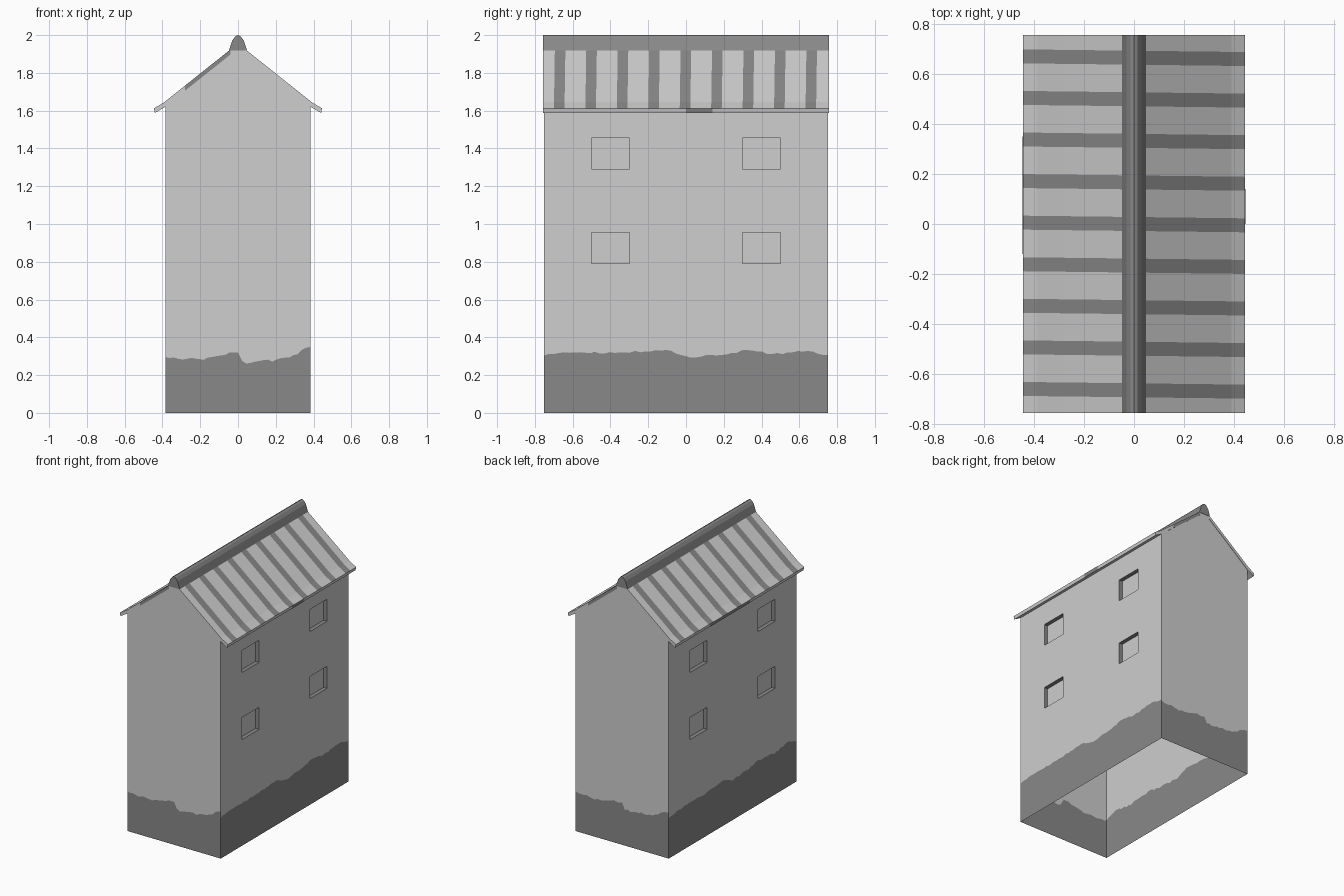
import bpy, bmesh, random

if "Cube" in bpy.data.objects:
    bpy.data.objects.remove(bpy.data.objects["Cube"])

random.seed(4)
HX, HY = 0.385, 0.753          # half width and half length of the walls


def material(name, v):
    m = bpy.data.materials.new(name)
    m.diffuse_color = (v, v, v, 1)
    m.use_nodes = True
    m.node_tree.nodes["Principled BSDF"].inputs["Base Color"].default_value = m.diffuse_color
    return m


MATS = [material("light_grey", 0.62), material("dark_grey", 0.25)]


class Part:
    """Collects flat faces into one object."""
    def __init__(self, name):
        self.name, self.bm = name, bmesh.new()

    def face(self, pts, mat=0):
        f = self.bm.faces.new([self.bm.verts.new(p) for p in pts])
        f.material_index = mat

    def finish(self, fix_normals=False):
        bmesh.ops.remove_doubles(self.bm, verts=self.bm.verts, dist=1e-5)
        if fix_normals:
            bmesh.ops.recalc_face_normals(self.bm, faces=self.bm.faces)
        me = bpy.data.meshes.new(self.name)
        self.bm.to_mesh(me)
        for m in MATS:
            me.materials.append(m)
        bpy.context.collection.objects.link(bpy.data.objects.new(self.name, me))


def lerp(knots, t):
    for (a, va), (b, vb) in zip(knots, knots[1:]):
        if t <= b:
            return va + (vb - va) * max(0, (t - a) / (b - a))
    return knots[-1][1]


def columns(half, n, cuts):
    ts = [-half + 2 * half * i / n for i in range(n + 1)]
    return sorted([t for t in ts if all(abs(t - c) > 0.006 for c in cuts)] + cuts)


# Uneven top edge of the dark base on the gable walls and the long walls
END_BASE = [(-.385, .30), (-.3, .29), (-.2, .28), (-.1, .31), (0, .315), (.025, .265),
            (.1, .27), (.2, .28), (.28, .30), (.385, .35)]
SIDE_BASE = [(-.753, .305), (-.6, .32), (-.3, .32), (-.1, .335), (0, .295), (.2, .31),
             (.3, .33), (.5, .31), (.65, .332), (.753, .30)]
GABLE_TOP = [(-.385, 1.64), (-.045, 1.918), (.045, 1.918), (.385, 1.64)]
WIN_Y = [(-.5, -.3), (.3, .5)]
WIN_Z = [(.79, .955), (1.29, 1.455)]

# Walls: two gables and two long walls, each pair turned half round
for s, end, side in ((1, "front_wall", "right_wall"), (-1, "back_wall", "left_wall")):
    gable = Part(end)
    ts = columns(HX, 34, [-.045, .045])
    hs = [lerp(END_BASE, t) + random.uniform(-.008, .008) for t in ts]
    for i in range(len(ts) - 1):
        a, b = ts[i], ts[i + 1]

        def P(t, z):
            return (s * t, -s * HY, z)
        gable.face([P(a, 0), P(b, 0), P(b, hs[i + 1]), P(a, hs[i])], 1)
        gable.face([P(a, hs[i]), P(b, hs[i + 1]), P(b, lerp(GABLE_TOP, b)),
                    P(a, lerp(GABLE_TOP, a))])
    gable.finish()

    wall = Part(side)

    def Q(t, z, d=0):
        return (s * (HX - d), s * t, z)
    ts = columns(HY, 56, [-.5, -.3, .3, .5])
    hs = [lerp(SIDE_BASE, t) + random.uniform(-.006, .006) for t in ts]
    for i in range(len(ts) - 1):
        a, b = ts[i], ts[i + 1]
        wall.face([Q(a, 0), Q(b, 0), Q(b, hs[i + 1]), Q(a, hs[i])], 1)
        rows = [None, .79, .955, 1.29, 1.455, 1.63]
        in_window = any(lo < (a + b) / 2 < hi for lo, hi in WIN_Y)
        for k in range(5):
            if in_window and k in (1, 3):
                continue
            za, zb = (hs[i], hs[i + 1]) if k == 0 else (rows[k], rows[k])
            wall.face([Q(a, za), Q(b, zb), Q(b, rows[k + 1]), Q(a, rows[k + 1])])
    wall.finish()

    # Recessed windows with dark reveals
    windows = Part(side.replace("wall", "windows"))
    D = 0.03
    for y0, y1 in WIN_Y:
        for z0, z1 in WIN_Z:
            c = [(y0, z0), (y1, z0), (y1, z1), (y0, z1)]
            windows.face([Q(*p, D) for p in c])
            for k in range(4):
                p, q = c[k], c[(k + 1) % 4]
                windows.face([Q(*p), Q(*q), Q(*q, D), Q(*p, D)], 1)
    windows.finish()

# Striped roof slabs with kicked-out eaves
TOP = [(.04, 1.924), (.28, 1.733), (.39, 1.645), (.445, 1.612)]
LOW = [(.04, 1.897), (.28, 1.706), (.385, 1.62), (.44, 1.588)]
RY = 0.756
bounds = [-RY]
for k in range(-4, 5):
    bounds += [k * .1665 - .028, k * .1665 + .028]
bounds.append(RY)
for s, side in ((1, "right"), (-1, "left")):
    roof = Part(side + "_roof")

    def R(p, y):
        slant = 0 if abs(y) == RY else -.012 * s * p[0]
        return (s * p[0], y + slant, p[1])
    for i in range(len(bounds) - 1):
        a, b = bounds[i], bounds[i + 1]
        for j in range(3):
            roof.face([R(TOP[j], a), R(TOP[j + 1], a), R(TOP[j + 1], b), R(TOP[j], b)], i % 2)
            roof.face([R(LOW[j], a), R(LOW[j], b), R(LOW[j + 1], b), R(LOW[j + 1], a)])
        roof.face([R(TOP[3], a), R(LOW[3], a), R(LOW[3], b), R(TOP[3], b)])
    for y in (-RY, RY):
        for j in range(3):
            dark = j == 0 and s * y > 0
            roof.face([R(TOP[j], y), R(TOP[j + 1], y), R(LOW[j + 1], y), R(LOW[j], y)], int(dark))
    roof.finish(True)

    # Dark patch on the eave edge
    patch = Part(side + "_eave_patch")
    a, b = (0, .14) if s > 0 else (-.12, .35)
    patch.face([(s * (x + .002), y, z) for x, y, z in
                ((.44, a, 1.588), (.44, b, 1.588), (.445, b, 1.612), (.445, a, 1.612))][::s], 1)
    patch.finish()

# Ridge cap
ridge = Part("ridge_cap")
half = [(.048, 1.918), (.03, 1.972), (.014, 1.994)]
prof = half + [(0, 2.0)] + [(-x, z) for x, z in reversed(half)]
for i in range(len(prof)):
    p, q = prof[i], prof[(i + 1) % len(prof)]
    ridge.face([(p[0], -RY, p[1]), (p[0], RY, p[1]), (q[0], RY, q[1]), (q[0], -RY, q[1])], 1)
for y in (-RY, RY):
    ridge.face([(x, y, z) for x, z in prof], 1)
ridge.finish(True)
